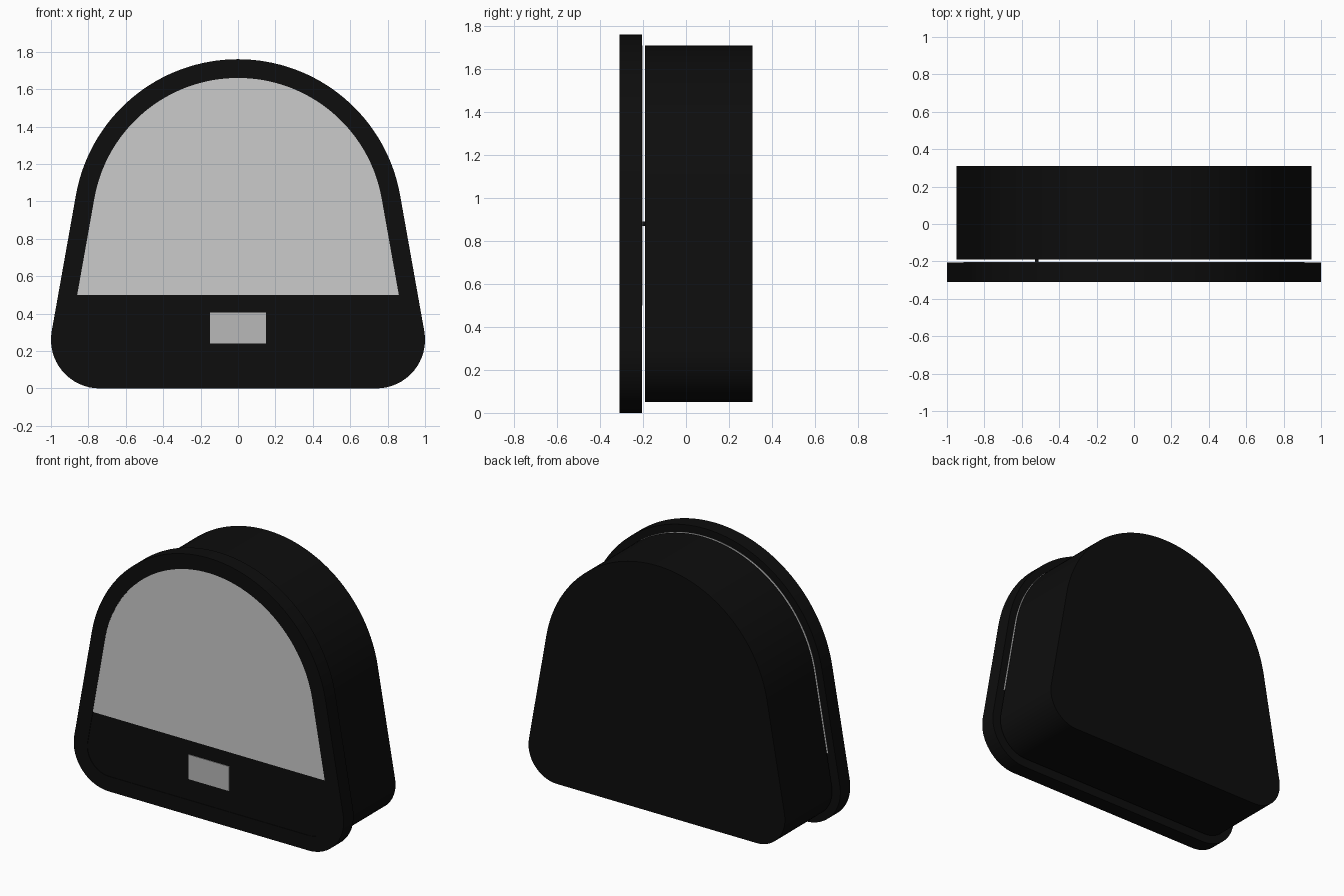
import bpy, bmesh
from math import sin, cos, radians, pi

if "Cube" in bpy.data.objects:
    bpy.data.objects.remove(bpy.data.objects["Cube"])

TILT = radians(10.1)   # lean of the straight sides


def material(name, v):
    m = bpy.data.materials.new(name)
    m.diffuse_color = (v, v, v, 1)
    m.use_nodes = True
    m.node_tree.nodes["Principled BSDF"].inputs["Base Color"].default_value = m.diffuse_color
    return m


black = material("black_plastic", 0.004)
grey = material("display_grey", 0.48)


def outline(inset, floor=None):
    """Dome outline in x, z; floor cuts it off flat at that height."""
    r, rc = 0.88 - inset, 0.26 - inset
    half = []
    if floor is None:
        for i in range(17):
            a = -pi / 2 + (pi / 2 + TILT) * i / 16
            half.append((0.74 + rc * cos(a), 0.26 + rc * sin(a)))
    else:
        half.append(((r - (floor - 0.88) * sin(TILT)) / cos(TILT), floor))
    for i in range(32):
        a = TILT + (pi / 2 - TILT) * i / 32
        half.append((r * cos(a), 0.88 + r * sin(a)))
    return half + [(0, 0.88 + r)] + [(-x, z) for x, z in reversed(half)]


def finish(bm, name, mat):
    bmesh.ops.recalc_face_normals(bm, faces=bm.faces)
    me = bpy.data.meshes.new(name)
    bm.to_mesh(me)
    bm.free()
    ob = bpy.data.objects.new(name, me)
    bpy.context.collection.objects.link(ob)
    if mat:
        me.materials.append(mat)
    bpy.context.view_layer.objects.active = ob
    bpy.ops.object.select_all(action='DESELECT')
    ob.select_set(True)
    bpy.ops.object.shade_smooth_by_angle(angle=radians(30))
    return ob


def slab(name, pts, y0, y1, mat=None):
    bm = bmesh.new()
    f = bm.faces.new([bm.verts.new((x, y0, z)) for x, z in pts])
    ext = bmesh.ops.extrude_face_region(bm, geom=[f], use_keep_orig=True)
    vs = [g for g in ext['geom'] if isinstance(g, bmesh.types.BMVert)]
    bmesh.ops.translate(bm, verts=vs, vec=(0, y1 - y0, 0))
    return finish(bm, name, mat)


def ring(name, outer, inner, y0, y1, mat):
    bm = bmesh.new()
    loops = [[bm.verts.new((x, y, z)) for x, z in p]
             for p, y in ((outer, y0), (outer, y1), (inner, y1), (inner, y0))]
    n = len(outer)
    for k in range(4):
        a, b = loops[k], loops[(k + 1) % 4]
        for i in range(n):
            j = (i + 1) % n
            bm.faces.new((a[i], a[j], b[j], b[i]))
    return finish(bm, name, mat)


def rect(x, z0, z1):
    return [(-x, z0), (x, z0), (x, z1), (-x, z1)]


# Main housing and front plate with its raised rim
slab("housing", outline(0.05), -0.19, 0.31, black)
slab("front_plate", outline(0.1), -0.306, -0.205, black)
ring("front_rim", outline(0), outline(0.1), -0.31, -0.205, black)

# Window on the front, its backing sheet in the gap, and the small display
slab("window", outline(0.1, 0.5), -0.309, -0.3)
slab("window_backing", outline(0.05, 0.5), -0.206, -0.203)
slab("display", rect(0.15, 0.24, 0.405), -0.31, -0.3, grey)

# Pin joining the plate to the housing
bm = bmesh.new()
bmesh.ops.create_cone(bm, cap_ends=True, segments=16, radius1=0.01,
                      radius2=0.01, depth=0.03)
for v in bm.verts:
    x, y, z = v.co
    v.co = (x - 0.52, z - 0.198, y + 0.88)
finish(bm, "joining_pin", black)
